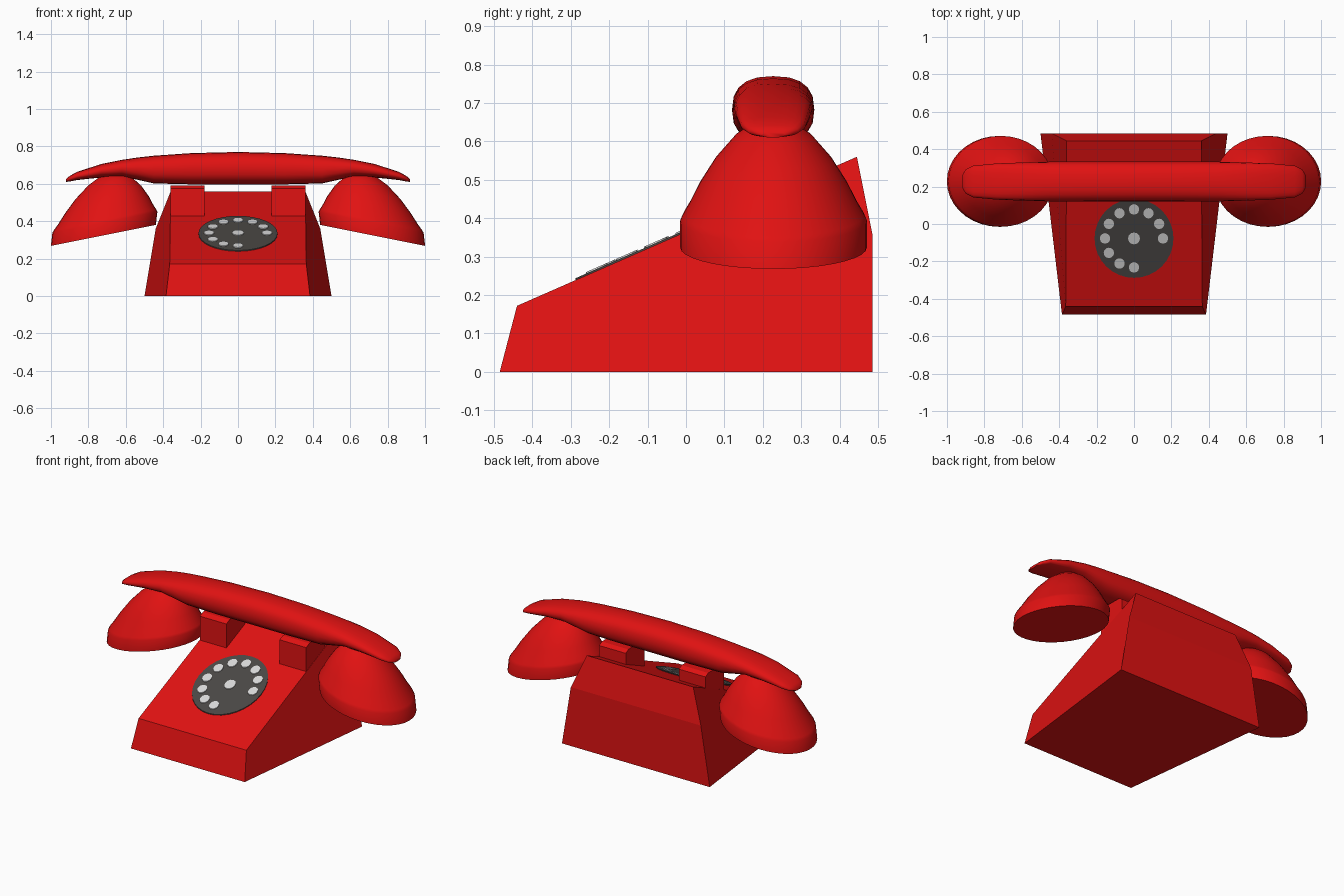
import bpy, bmesh, math

if "Cube" in bpy.data.objects:
    bpy.data.objects.remove(bpy.data.objects["Cube"])


def material(name, rgb):
    m = bpy.data.materials.new(name)
    m.diffuse_color = (*rgb, 1)
    m.use_nodes = True
    m.node_tree.nodes["Principled BSDF"].inputs["Base Color"].default_value = m.diffuse_color
    return m


RED = material("red plastic", (0.75, 0.006, 0.006))
DARK = material("dark grey dial", (0.07, 0.065, 0.06))
LIGHT = material("light grey holes", (0.7, 0.7, 0.7))


def make(name, verts, faces, mat, smooth=None):
    me = bpy.data.meshes.new(name)
    me.from_pydata(verts, [], faces)
    bm = bmesh.new()
    bm.from_mesh(me)
    bmesh.ops.recalc_face_normals(bm, faces=bm.faces)
    bm.to_mesh(me)
    bm.free()
    me.materials.append(mat)
    ob = bpy.data.objects.new(name, me)
    bpy.context.collection.objects.link(ob)
    if smooth:
        bpy.ops.object.select_all(action='DESELECT')
        ob.select_set(True)
        bpy.context.view_layer.objects.active = ob
        bpy.ops.object.shade_smooth_by_angle(angle=math.radians(smooth))
    return ob


def loft(name, rings, mat, smooth=None):
    """Skin equal-length rings of points and cap both ends."""
    n = len(rings[0])
    verts = [p for r in rings for p in r]
    faces = [(i * n + j, i * n + (j + 1) % n, (i + 1) * n + (j + 1) % n, (i + 1) * n + j)
             for i in range(len(rings) - 1) for j in range(n)]
    faces += [tuple(range(n)), tuple(range(len(verts) - n, len(verts)))]
    return make(name, verts, faces, mat, smooth)


def slope(y):
    """Height of the sloping top of the body."""
    return 0.172 + (y + 0.44) * (0.56 - 0.172) / 0.885


# body: side profile (half width, y, z), wider at the back foot
profile = [(0.385, -0.485, 0), (0.365, -0.44, 0.172), (0.36, 0.445, 0.56),
           (0.44, 0.485, 0.36), (0.50, 0.485, 0)]
loft("body", [[(s * w, y, z) for w, y, z in profile] for s in (-1, 1)], RED)


# dial and finger holes: thin plates lying on the slope
def plate(name, cx, cy, r, lift, n, mat):
    pts = [(cx + r * math.cos(t), cy + r * math.sin(t))
           for t in (2 * math.pi * i / n for i in range(n))]
    loft(name, [[(x, y, slope(y) + d) for x, y in pts] for d in (-0.003, lift)], mat)


DY = -0.077
plate("dial", 0, DY, 0.211, 0.005, 32, DARK)
plate("dial_centre", 0, DY, 0.032, 0.009, 12, LIGHT)
for k in range(10):
    a = math.radians(30 * k)
    plate("finger_hole", 0.155 * math.cos(a), DY + 0.155 * math.sin(a),
          0.028, 0.009, 12, LIGHT)

# cradle blocks with a shallow seat for the handset
block = [(0.145, 0.40), (0.145, 0.575), (0.175, 0.59), (0.30, 0.59), (0.325, 0.575), (0.325, 0.40)]
for s in (-1, 1):
    loft("cradle_block", [[(s * x, y, z) for y, z in block] for x in (0.18, 0.36)], RED)

# handset bar: arched sections (x, top, bottom, half width)
half = [(0, .77, .597, .107), (.25, .764, .597, .107), (.45, .75, .602, .106),
        (.54, .74, .622, .104), (.62, .728, .638, .101), (.73, .706, .634, .097),
        (.86, .664, .62, .085), (.90, .642, .612, .065), (.92, .625, .61, .03)]
sections = [(-x, t, b, w) for x, t, b, w in half[:0:-1]] + half


def rounded(v):
    return math.copysign(abs(v) ** 0.8, v)


rings = []
for x, t, b, w in sections:
    rings.append([(x, 0.227 + w * rounded(math.cos(a)),
                   (t + b) / 2 + (t - b) / 2 * rounded(math.sin(a)))
                  for a in (2 * math.pi * i / 20 for i in range(20))])
loft("handset_bar", rings, RED, 50)

# ear and mouth cups: domes (radius, height), tilted outward and down
dome = [(.243, 0), (.243, .07), (.236, .085), (.22, .112), (.193, .165),
        (.152, .23), (.10, .29), (.05, .325), (.004, .335)]
for s, name in ((-1, "mouth_cup"), (1, "ear_cup")):
    rings = []
    for r, h in dome:
        ring = []
        for i in range(36):
            a = 2 * math.pi * i / 36
            u = 1.155 * r * math.cos(a)
            ring.append((s * (0.72 - 0.12 * h + u), 0.228 + r * math.sin(a), 0.324 + h - 0.2 * u))
        rings.append(ring)
    loft(name, rings, RED, 40)
